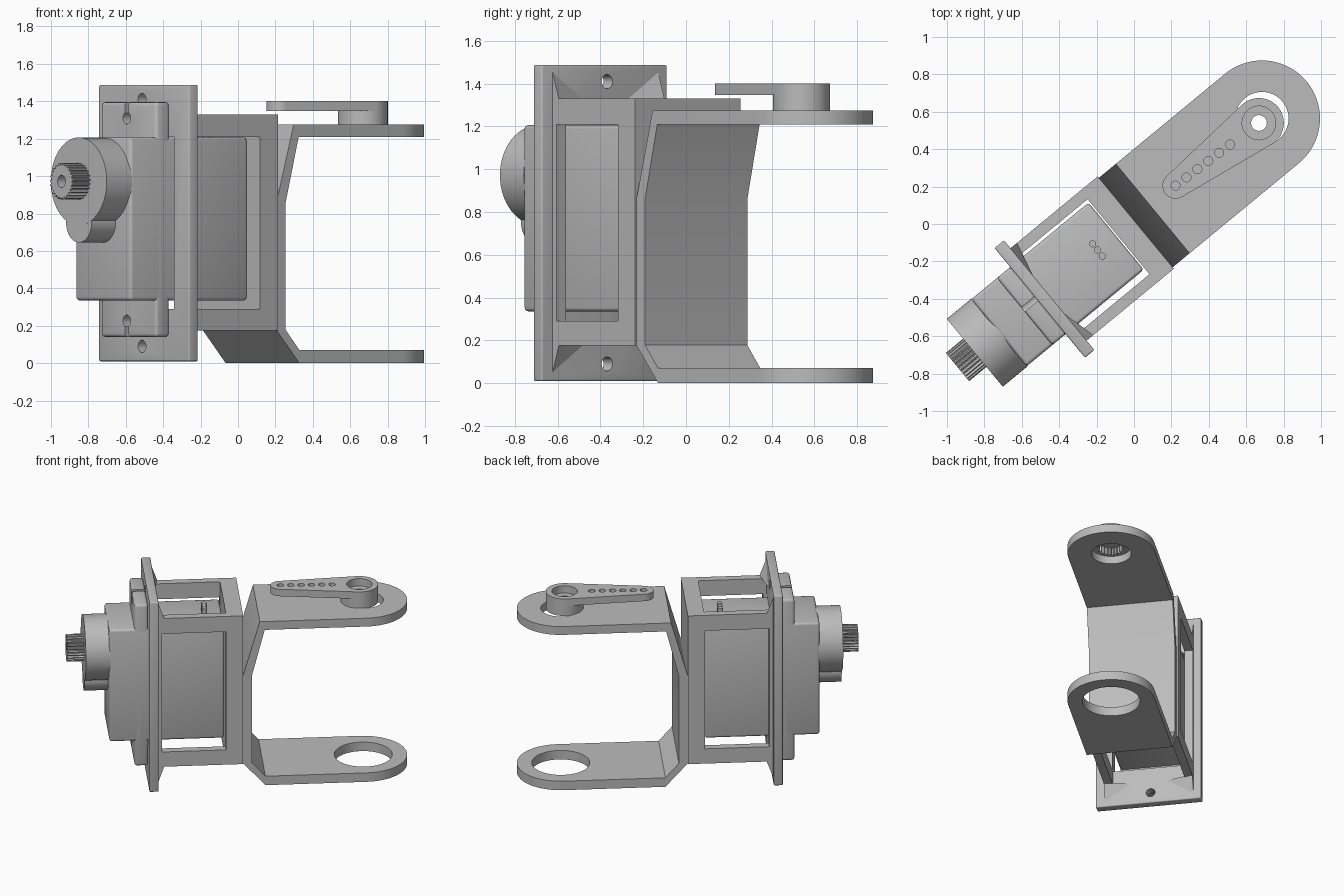
import bpy, bmesh
from math import radians, cos, sin, pi, atan2, asin, hypot
from mathutils import Matrix, Vector

old = bpy.data.objects.get("Cube")
if old:
    bpy.data.objects.remove(old, do_unlink=True)

grey = bpy.data.materials.new("neutral grey")
GREY = (0.5, 0.5, 0.5, 1)
grey.use_nodes = True
grey.diffuse_color = GREY
grey.node_tree.nodes["Principled BSDF"].inputs["Base Color"].default_value = GREY

parts = []


def to_object(name, bm):
    bmesh.ops.recalc_face_normals(bm, faces=bm.faces)
    mesh = bpy.data.meshes.new(name)
    bm.to_mesh(mesh)
    bm.free()
    ob = bpy.data.objects.new(name, mesh)
    bpy.context.scene.collection.objects.link(ob)
    return ob


def prism(name, pts, lo, hi, axis):
    """Extrude a 2D outline from lo to hi along one axis."""
    place = {"x": lambda a, b, t: (t, a, b),
             "y": lambda a, b, t: (a, t, b),
             "z": lambda a, b, t: (a, b, t)}[axis]
    bm = bmesh.new()
    ends = [[bm.verts.new(place(a, b, t)) for a, b in pts] for t in (lo, hi)]
    n = len(pts)
    for ring in ends:
        bm.faces.new(ring)
    for i in range(n):
        j = (i + 1) % n
        bm.faces.new((ends[0][i], ends[0][j], ends[1][j], ends[1][i]))
    return to_object(name, bm)


def box(name, x, y, z, bevel=0):
    ob = prism(name, [(x[0], y[0]), (x[1], y[0]), (x[1], y[1]), (x[0], y[1])], *z, "z")
    if bevel:
        m = ob.modifiers.new("round", "BEVEL")
        m.width, m.segments = bevel, 3
        bake(ob)
    return ob


def arc(c, r, start=0, end=2 * pi, n=48):
    closed = abs(end - start - 2 * pi) < 1e-6
    steps = n if closed else n + 1
    return [(c[0] + r * cos(start + (end - start) * i / n),
             c[1] + r * sin(start + (end - start) * i / n)) for i in range(steps)]


def rod(c, r, lo, hi, axis, name="cutter", n=48):
    return prism(name, arc(c, r, n=n), lo, hi, axis)


def teeth(c, r, depth, count):
    pts = []
    for i in range(count * 4):
        a, rad = 2 * pi * i / (count * 4), r if i % 4 < 2 else r - depth
        pts.append((c[0] + rad * cos(a), c[1] + rad * sin(a)))
    return pts


def bake(ob):
    dg = bpy.context.evaluated_depsgraph_get()
    mesh = bpy.data.meshes.new_from_object(ob.evaluated_get(dg))
    ob.modifiers.clear()
    ob.data = mesh


def combine(ob, others, op="DIFFERENCE"):
    for other in others:
        m = ob.modifiers.new("shape", "BOOLEAN")
        m.object, m.operation, m.solver = other, op, "EXACT"
        bake(ob)
        bpy.data.objects.remove(other, do_unlink=True)
    return ob


def keep(ob):
    parts.append(ob)
    return ob


# U-shaped arm bracket: side profile trimmed by a round-ended plan
END, HALF = (0.887, 0), 0.31
profile = [(1.3, 0), (0.17, 0), (0.012, 0.176), (0.012, 0.86), (0.13, 1.275),
           (1.3, 1.275), (1.3, 1.21), (0.165, 1.21), (0.075, 0.86),
           (0.075, 0.178), (0.17, 0.07), (1.3, 0.07)]
arm = prism("arm_bracket", profile, -0.4, 0.4, "y")
plan = prism("plan", [(-0.1, HALF), (-0.1, -HALF)] + arc(END, HALF, -pi / 2, pi / 2), -0.1, 1.4, "z")
combine(arm, [plan], "INTERSECT")
keep(combine(arm, [rod(END, 0.205, -0.1, 0.4, "z"), rod(END, 0.142, 1, 1.4, "z")]))

# Servo horn: tapered lever with a splined hub
HUB, TIP = Vector((0.859, -0.008)), Vector((0.302, 0.017))
R_HUB, R_TIP = 0.133, 0.07
d = HUB - TIP
a = atan2(d.y, d.x)
t = asin((R_HUB - R_TIP) / d.length)
lever = arc(HUB, R_HUB, a - pi / 2 - t, a + pi / 2 + t) + \
    arc(TIP, R_TIP, a + pi / 2 + t, a + 1.5 * pi - t, 24)
horn = prism("horn_lever", lever, 1.348, 1.402, "z")
pin_holes = [rod(TIP + d * (0.131 * i), 0.024, 1.2, 1.5, "z", n=20) for i in range(6)]
keep(combine(horn, pin_holes[:] + [rod(HUB, 0.125, 1.2, 1.5, "z")]))
hub = rod(HUB, R_HUB, 1.27, 1.402, "z", "horn_hub", 64)
keep(combine(hub, [rod(HUB, 0.09, 1.345, 1.5, "z"), rod(HUB, 0.042, 1.2, 1.5, "z"),
                   prism("cutter", teeth(HUB, 0.095, 0.015, 20), 1.2, 1.325, "z")]))

# Open cage around the servo
cage = box("servo_cage", (-0.6, 0.012), (-0.32, 0.32), (0.175, 1.33))
keep(combine(cage, [box("cutter", (-0.8, -0.107), (-0.26, 0.26), (0, 1.6)),
                    box("cutter", (-0.565, -0.11), (-0.5, 0.5), (0.29, 1.21))]))

# Mounting flange with servo opening and screw holes
MID = 0.01
flange = box("mounting_flange", (-0.657, -0.592), (-0.385, 0.375), (0.01, 1.487), 0.008)
keep(combine(flange, [box("cutter", (-0.8, -0.5), (-0.26, 0.26), (0.29, 1.21))] +
             [rod((MID, z), 0.033, -0.8, -0.5, "x", n=24) for z in (0.09, 1.41)]))

# Corner gussets between flange and cage
for side in (-1, 1):
    for base, tip, label in ((1.325, 1.475, "upper"), (0.18, 0.03, "lower")):
        bm = bmesh.new()
        corners = [(-0.6, 0.32, base), (-0.545, 0.32, base), (-0.6, 0.32, tip), (-0.6, 0.1, base)]
        vs = [bm.verts.new((x, y * side, z)) for x, y, z in corners]
        bmesh.ops.convex_hull(bm, input=vs)
        keep(to_object(label + ("_left" if side > 0 else "_right") + "_gusset", bm))

# Servo body and mounting ears
Y = (-0.222, 0.243)
keep(box("servo_body", (-0.928, -0.115), Y, (0.335, 1.207), 0.018))
ears = box("servo_ears", (-0.75, -0.655), Y, (0.14, 1.395), 0.018)
cuts = []
for z, edge in ((0.225, 0.1), (1.31, 1.45)):
    cuts.append(rod((MID + 0.015, z), 0.032, -0.9, -0.6, "x", n=24))
    cuts.append(box("cutter", (-0.9, -0.6), (MID, MID + 0.03), (min(z, edge), max(z, edge))))
keep(combine(ears, cuts))

# Gear cover: large and small round housings
AXLE = (MID, 0.972)
keep(rod(AXLE, 0.235, -1.095, -0.92, "x", "gear_cover", 64))
keep(rod((MID, 0.753), 0.108, -1.094, -0.92, "x", "small_gear_cover", 40))

# Splined output shaft with a screw hole
shaft = prism("output_shaft", teeth(AXLE, 0.098, 0.012, 25), -1.215, -1.09, "x")
keep(combine(shaft, [rod(AXLE, 0.033, -1.4, -1.13, "x", n=24)]))

# Three connector pins
for i in range(3):
    keep(rod((-0.239, 0.017 + 0.042 * (i - 1)), 0.019, 1.19, 1.265, "z", "connector_pin_%d" % (i + 1), 16))

# Turn the assembly to its resting angle, colour and shade it
turn = Matrix.Rotation(radians(39.5), 4, "Z")
bpy.ops.object.select_all(action="DESELECT")
for ob in parts:
    ob.data.transform(turn)
    ob.data.materials.clear()
    ob.data.materials.append(grey)
    for p in ob.data.polygons:
        p.material_index = 0
    ob.select_set(True)
bpy.context.view_layer.objects.active = parts[0]
bpy.ops.object.shade_smooth_by_angle(angle=radians(30))
